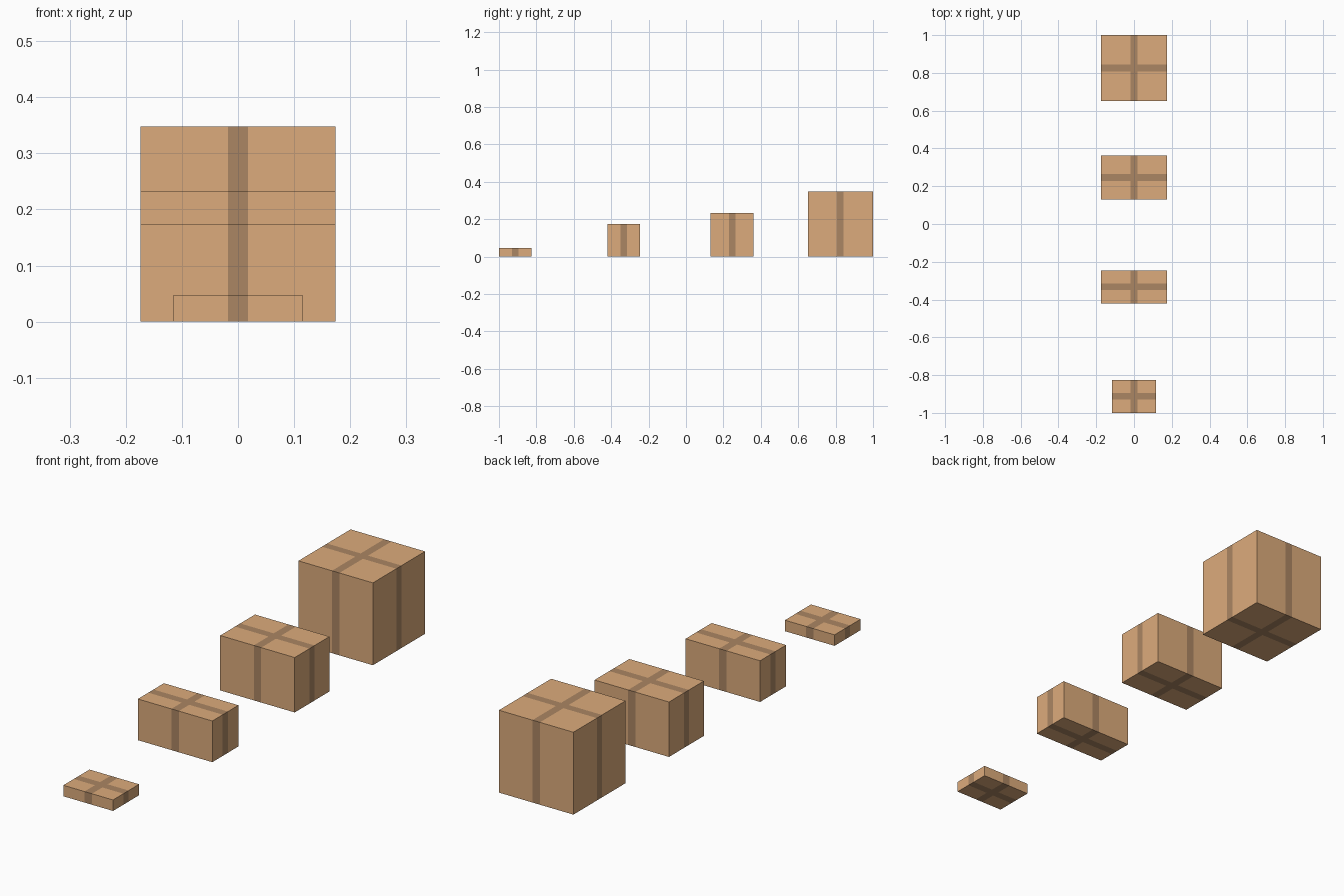
import bpy, bmesh
from mathutils import Vector

if "Cube" in bpy.data.objects:
    bpy.data.objects.remove(bpy.data.objects["Cube"])

U = 0.058          # base module of the set
TAPE = 0.3 * U     # half width of the tape


def material(name, color):
    m = bpy.data.materials.new(name)
    m.diffuse_color = color
    m.use_nodes = True
    m.node_tree.nodes["Principled BSDF"].inputs["Base Color"].default_value = m.diffuse_color
    return m


cardboard = material("cardboard", (0.72, 0.41, 0.20, 1))
tape = material("tape", (0.41, 0.24, 0.125, 1))


def box(name, width, depth, height, y):
    bm = bmesh.new()
    bmesh.ops.create_cube(bm, size=1)
    for v in bm.verts:
        v.co = Vector((v.co.x * width, v.co.y * depth, (v.co.z + 0.5) * height)) * U
    # cut the flush tape bands into the walls, lid and base
    for axis in (Vector((1, 0, 0)), Vector((0, 1, 0))):
        for s in (-TAPE, TAPE):
            bmesh.ops.bisect_plane(bm, geom=bm.verts[:] + bm.edges[:] + bm.faces[:],
                                   plane_co=axis * s, plane_no=axis)
    for f in bm.faces:
        c = f.calc_center_median()
        f.material_index = int(min(abs(c.x), abs(c.y)) < TAPE)
    mesh = bpy.data.meshes.new(name)
    bm.to_mesh(mesh)
    bm.free()
    mesh.materials.append(cardboard)
    mesh.materials.append(tape)
    ob = bpy.data.objects.new(name, mesh)
    ob.location.y = y
    bpy.context.collection.objects.link(ob)


# row of parcels, smallest at the front
box("flat_box", 4, 3, 0.8, -0.913)
box("small_box", 6, 3, 3, -0.333)
box("medium_box", 6, 4, 4, 0.246)
box("large_box", 6, 6, 6, 0.826)
